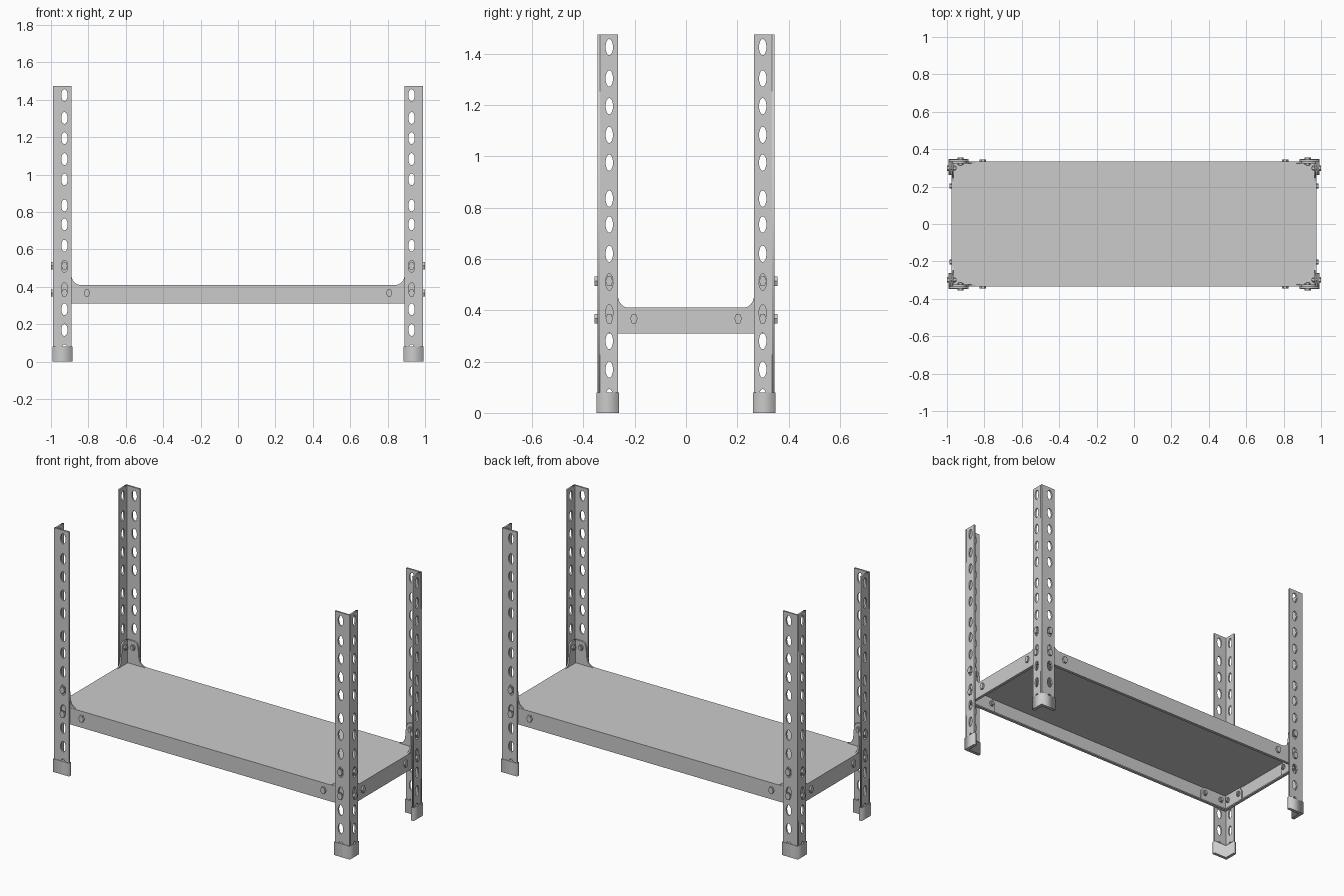
import bpy, bmesh
from math import cos, sin, pi
from mathutils import Matrix, Vector

if "Cube" in bpy.data.objects:
    bpy.data.objects.remove(bpy.data.objects["Cube"])

HOLES = [1.425, 1.303, 1.195, 1.083, .975, .835, .734, .62, .51, .39, .28, .169, .061]


def facing(side, w):
    """Map plate coords (u, v, thickness) to the back (+y) or right (+x) face at depth w."""
    if side == 'y':
        return Matrix(((1, 0, 0, 0), (0, 0, 1, w), (0, 1, 0, 0), (0, 0, 0, 1)))
    return Matrix(((0, 0, 1, w), (1, 0, 0, 0), (0, 1, 0, 0), (0, 0, 0, 1)))


def oval(cu, cv, ru, rv, n=16):
    return [(cu + ru * cos(2 * pi * i / n), cv + rv * sin(2 * pi * i / n)) for i in range(n)]


def rect(u0, u1, v0, v1):
    return [(u0, v0), (u1, v0), (u1, v1), (u0, v1)]


def add_plate(bm, loops, thick, matrix):
    """Flat plate: first loop is the outline, the others are holes."""
    cu = bpy.data.curves.new("plate", 'CURVE')
    cu.dimensions, cu.fill_mode, cu.extrude = '2D', 'BOTH', thick / 2
    for loop in loops:
        sp = cu.splines.new('POLY')
        sp.points.add(len(loop) - 1)
        for p, (u, v) in zip(sp.points, loop):
            p.co = (u, v, 0, 1)
        sp.use_cyclic_u = True
    tmp = bpy.data.objects.new("plate", cu)
    bpy.context.collection.objects.link(tmp)
    me = bpy.data.meshes.new_from_object(tmp.evaluated_get(bpy.context.evaluated_depsgraph_get()))
    me.transform(matrix)
    bm.from_mesh(me)
    bpy.data.objects.remove(tmp)
    bpy.data.curves.remove(cu)
    bpy.data.meshes.remove(me)


def add_prism(bm, u, v, w0, w1, ru, rv, n, side):
    """Stretched prism from depth w0 to w1, with a corner pointing up."""
    m = (facing(side, (w0 + w1) / 2) @ Matrix.Translation((u, v, 0))
         @ Matrix.Diagonal((ru, rv, w1 - w0, 1)) @ Matrix.Rotation(pi / 2, 4, 'Z'))
    bmesh.ops.create_cone(bm, cap_ends=True, segments=n, radius1=1, radius2=1, depth=1, matrix=m)


def finish(name, bm, mirror=True):
    bmesh.ops.remove_doubles(bm, verts=bm.verts, dist=1e-5)
    bmesh.ops.recalc_face_normals(bm, faces=bm.faces)
    me = bpy.data.meshes.new(name)
    bm.to_mesh(me)
    bm.free()
    ob = bpy.data.objects.new(name, me)
    bpy.context.collection.objects.link(ob)
    if mirror:
        mod = ob.modifiers.new("four_corners", 'MIRROR')
        mod.use_axis = (True, True, False)
        mod.use_mirror_merge = False
    return ob


# slotted angle posts
bm = bmesh.new()
add_plate(bm, [rect(.89, .988, .005, 1.475)] + [oval(.928, z, .017, .032) for z in HOLES],
          .01, facing('y', .340))
add_plate(bm, [rect(.265, .335, .005, 1.475)] + [oval(.299, z, .0145, .032) for z in HOLES],
          .01, facing('x', .983))
finish("corner_posts", bm)

# L-shaped foot caps
bm = bmesh.new()
cap = [(.992, .348), (.886, .348), (.886, .329), (.973, .329), (.973, .262), (.992, .262)]
add_plate(bm, [cap], .08, Matrix.Translation((0, 0, .04)))
finish("foot_caps", bm)

# shelf tray with folded skirt and bottom lip
bm = bmesh.new()
bmesh.ops.create_cube(bm, size=1, matrix=Matrix.Translation((0, 0, .36)) @ Matrix.Diagonal((1.95, .67, .1, 1)))
bottom = min(bm.faces, key=lambda f: f.calc_center_median().z)
bmesh.ops.inset_region(bm, faces=[bottom], thickness=.025)
bmesh.ops.delete(bm, geom=[bottom], context='FACES')
shelf = finish("shelf", bm, False)
for p in shelf.data.polygons:
    if p.center.z > .409 and p.normal.z < 0:
        shelf.data.flip_normals()
        break
sol = shelf.modifiers.new("sheet", 'SOLIDIFY')
sol.thickness, sol.offset = .008, -1

# curved corner gussets: (distance inward from post edge, height)
GUSSET = [(-.08, .318), (.11, .318), (.11, .375), (.09, .402), (.05, .409), (.03, .414), (.016, .423),
          (.006, .435), (0, .452), (-.006, .52), (-.014, .542), (-.03, .55), (-.08, .55)]
bm = bmesh.new()
for side, edge, k, w in (('y', .89, 1, .329), ('x', .265, .8, .969)):
    add_plate(bm, [[(edge - d * k, z) for d, z in GUSSET]], .009, facing(side, w))
finish("corner_gussets", bm)

# bolts with heads outside and nuts inside
bm = bmesh.new()
for side, u_post, u_shelf, ru, post_w, shelf_w in (('y', .928, .808, .017, .345, .335),
                                                  ('x', .299, .203, .0145, .988, .975)):
    for u, z, w in ((u_post, .513, post_w), (u_post, .367, post_w), (u_shelf, .367, shelf_w)):
        add_prism(bm, u, z, w, w + .011, ru, .022, 6, side)
        add_prism(bm, u, z, shelf_w - .026, w + .002, ru * .55, .011, 12, side)
        add_prism(bm, u, z, shelf_w - .02, shelf_w - .009, ru * .9, .018, 6, side)
finish("bolts", bm)
